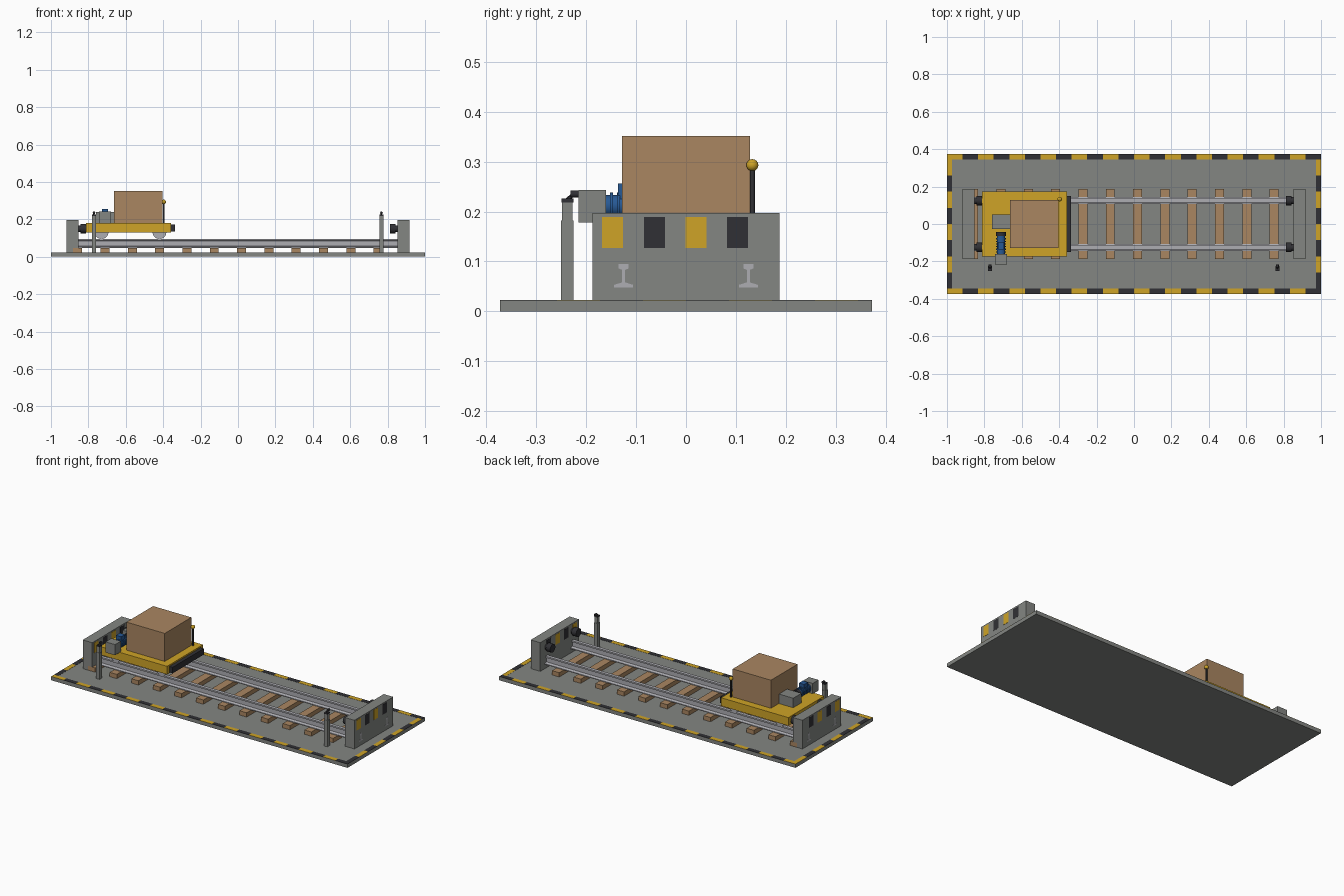
import bpy, bmesh, math
from mathutils import Vector, Matrix

cube = bpy.data.objects.get("Cube")
if cube:
    bpy.data.objects.remove(cube, do_unlink=True)


def material(name, rgb):
    m = bpy.data.materials.new(name)
    m.use_nodes = True
    m.diffuse_color = (*rgb, 1)
    m.node_tree.nodes["Principled BSDF"].inputs["Base Color"].default_value = (*rgb, 1)
    return m


GREY = material("painted grey", (0.23, 0.24, 0.225))
STEEL = material("rail steel", (0.42, 0.42, 0.45))
YELLOW = material("safety yellow", (0.62, 0.37, 0.02))
DARK = material("dark rubber", (0.03, 0.03, 0.035))
WOOD = material("wood", (0.40, 0.24, 0.12))
BLUE = material("motor blue", (0.02, 0.10, 0.30))


def finish(name, bm, mat, smooth=False):
    bmesh.ops.recalc_face_normals(bm, faces=bm.faces)
    mesh = bpy.data.meshes.new(name)
    bm.to_mesh(mesh)
    bm.free()
    mesh.materials.append(mat)
    ob = bpy.data.objects.new(name, mesh)
    bpy.context.collection.objects.link(ob)
    if smooth:
        bpy.ops.object.select_all(action='DESELECT')
        ob.select_set(True)
        bpy.context.view_layer.objects.active = ob
        bpy.ops.object.shade_smooth_by_angle()
    return ob


def box(name, x, y, z, mat):
    """Box from (low, high) ranges on each axis."""
    bm = bmesh.new()
    bmesh.ops.create_cube(bm, size=1)
    for v in bm.verts:
        v.co = Vector(r[0] if c < 0 else r[1] for c, r in zip(v.co, (x, y, z)))
    return finish(name, bm, mat)


def rod(name, a, b, radius, mat, sides=24):
    """Cylinder between two points."""
    a, b = Vector(a), Vector(b)
    d = b - a
    rot = Vector((0, 0, 1)).rotation_difference(d).to_matrix().to_4x4()
    bm = bmesh.new()
    bmesh.ops.create_cone(bm, cap_ends=True, segments=sides, radius1=radius, radius2=radius,
                          depth=d.length, matrix=Matrix.Translation((a + b) / 2) @ rot)
    return finish(name, bm, mat, True)


def around(c, half):
    return (c - half, c + half)


# Floor slab with hazard border
L, W, FLOOR, EDGE = 1.0, 0.373, 0.022, 0.028
box("base_plate", (-L, L), (-W, W), (0, FLOOR), GREY)
strip = (FLOOR, FLOOR + 0.001)
step = 2 * L / 24
for i in range(24):
    x0 = -L + i * step
    for y in (around(W - EDGE / 2, EDGE / 2), around(EDGE / 2 - W, EDGE / 2)):
        box("long_hazard_stripe", (x0, x0 + step), y, strip, DARK if i % 2 else YELLOW)
step = 2 * (W - EDGE) / 8
for i in range(8):
    y0 = EDGE - W + i * step
    for x in (around(L - EDGE / 2, EDGE / 2), around(EDGE / 2 - L, EDGE / 2)):
        box("short_hazard_stripe", x, (y0, y0 + step), strip, YELLOW if i % 2 else DARK)

# Sleepers
for i in range(12):
    box("sleeper", around(-0.857 + 0.146 * i, 0.024), (-0.187, 0.187), (FLOOR, 0.048), WOOD)

# Rails: half profile mirrored into an I section
half = [(0.019, 0.048), (0.019, 0.053), (0.003, 0.058), (0.003, 0.083), (0.010, 0.086), (0.010, 0.095)]
section = half + [(-y, z) for y, z in reversed(half)]
for side in (-1, 1):
    bm = bmesh.new()
    face = bm.faces.new([bm.verts.new((-0.918, side * 0.125 + y, z)) for y, z in section])
    out = bmesh.ops.extrude_face_region(bm, geom=[face])
    bmesh.ops.translate(bm, vec=(1.836, 0, 0),
                        verts=[g for g in out["geom"] if isinstance(g, bmesh.types.BMVert)])
    finish("rail", bm, STEEL)

# End stops with warning panels and buffers
for end in (-1, 1):
    box("end_stop", around(end * 0.885, 0.032), (-0.187, 0.187), (FLOOR, 0.197), GREY)
    for i in range(4):
        for face_x in (0.853, 0.917):
            box("warning_panel", around(end * face_x, 0.001), around(-0.147 + 0.0835 * i, 0.021),
                (0.127, 0.189), DARK if i % 2 else YELLOW)
    for y in (-0.125, 0.125):
        rod("buffer_stem", (end * 0.854, y, 0.15), (end * 0.835, y, 0.15), 0.018, DARK)
        rod("buffer_head", (end * 0.842, y, 0.15), (end * 0.812, y, 0.15), 0.025, DARK)

# Carriage on four wheels
box("carriage_deck", (-0.812, -0.358), (-0.173, 0.173), (0.13, 0.18), YELLOW)
box("carriage_bumper", (-0.358, -0.336), (-0.15, 0.15), (0.134, 0.171), DARK)
for x in (-0.73, -0.42):
    rod("axle", (x, -0.14, 0.132), (x, 0.14, 0.132), 0.01, STEEL)
    for y in (-0.125, 0.125):
        rod("wheel", (x, y - 0.014, 0.132), (x, y + 0.014, 0.132), 0.037, STEEL, 32)

# Load and beacon
box("cargo_crate", (-0.663, -0.405), (-0.128, 0.128), (0.18, 0.351), WOOD)
rod("beacon_pole", (-0.397, 0.133, 0.18), (-0.397, 0.133, 0.287), 0.005, DARK, 16)
bm = bmesh.new()
bmesh.ops.create_uvsphere(bm, u_segments=24, v_segments=14, radius=0.012,
                          matrix=Matrix.Translation((-0.397, 0.133, 0.293)))
finish("beacon_lamp", bm, YELLOW, True)

# Drive: gearbox, finned motor, fan cover and control cabinet
MX, MZ = -0.711, 0.211
box("gearbox", around(MX, 0.032), (-0.216, -0.16), (0.178, 0.243), GREY)
rod("motor_body", (MX, -0.16, MZ), (MX, -0.06, MZ), 0.022, BLUE)
for i in range(6):
    y = -0.152 + 0.014 * i
    rod("motor_fin", (MX, y, MZ), (MX, y + 0.006, MZ), 0.027, BLUE)
rod("fan_cover", (MX, -0.064, MZ), (MX, -0.043, MZ), 0.026, DARK)
box("motor_terminal_box", around(MX, 0.017), (-0.136, -0.098), (0.225, 0.256), BLUE)
box("control_cabinet", (-0.76, -0.664), (-0.028, 0.052), (0.18, 0.238), GREY)

# Limit switch posts
PY = -0.238
for x in (-0.77, 0.767):
    box("switch_post", around(x, 0.0115), around(PY, 0.0125), (FLOOR, 0.182), GREY)
    box("switch_body", around(x, 0.010), around(PY, 0.0105), (0.182, 0.218), GREY)
    box("switch_cap", around(x, 0.011), around(PY, 0.012), (0.218, 0.226), DARK)
    rod("switch_lever", (x, PY, 0.224), (x, PY + 0.016, 0.237), 0.004, DARK, 12)
    rod("switch_roller", (x, PY + 0.006, 0.235), (x, PY + 0.022, 0.235), 0.007, DARK, 16)
